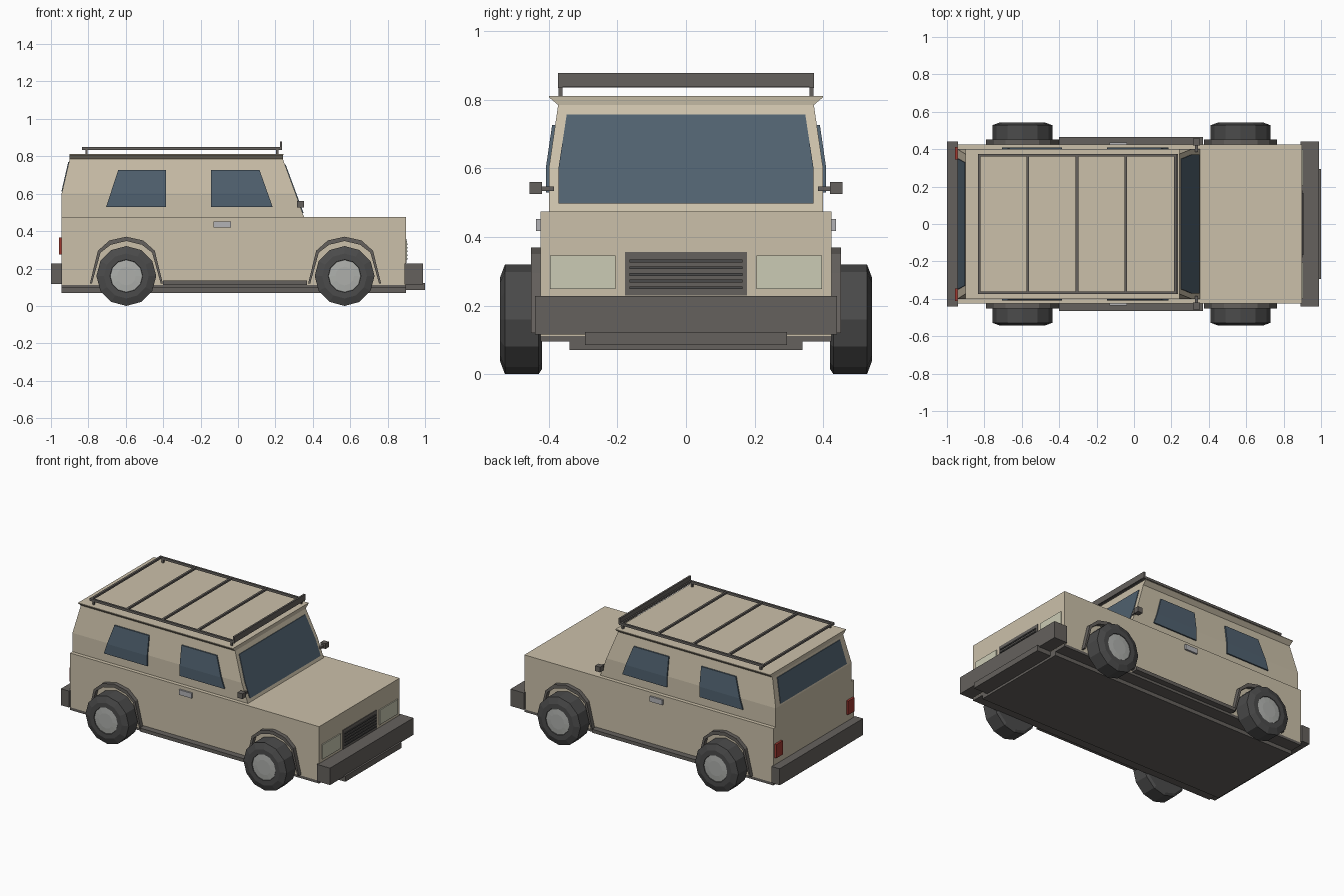
import bpy, bmesh, math

if "Cube" in bpy.data.objects:
    bpy.data.objects.remove(bpy.data.objects["Cube"])


def material(name, r, g, b):
    m = bpy.data.materials.new(name)
    m.diffuse_color = (r, g, b, 1)
    m.use_nodes = True
    m.node_tree.nodes["Principled BSDF"].inputs["Base Color"].default_value = m.diffuse_color
    return m


SAND = material("sand_paint", 0.60, 0.53, 0.40)
DARK = material("dark_trim", 0.13, 0.12, 0.11)
RUBBER = material("rubber", 0.07, 0.07, 0.07)
RIM = material("rim_grey", 0.42, 0.43, 0.41)
GLASS = material("tinted_glass", 0.08, 0.12, 0.16)
LAMP = material("lamp_cream", 0.60, 0.60, 0.46)
RED = material("lamp_red", 0.35, 0.04, 0.03)
METAL = material("handle_metal", 0.45, 0.45, 0.47)


def loft(name, rings, mat):
    """Skin a stack of equal-sized rings and cap both ends."""
    bm = bmesh.new()
    rows = [[bm.verts.new(p) for p in ring] for ring in rings]
    n = len(rows[0])
    for a, b in zip(rows, rows[1:]):
        for i in range(n):
            j = (i + 1) % n
            bm.faces.new((a[i], a[j], b[j], b[i]))
    bm.faces.new(rows[0][::-1])
    bm.faces.new(rows[-1])
    bmesh.ops.recalc_face_normals(bm, faces=bm.faces[:])
    me = bpy.data.meshes.new(name)
    bm.to_mesh(me)
    bm.free()
    me.materials.append(mat)
    ob = bpy.data.objects.new(name, me)
    bpy.context.collection.objects.link(ob)
    return ob


def rect(x0, x1, y0, y1, z):
    return [(x0, y0, z), (x1, y0, z), (x1, y1, z), (x0, y1, z)]


def box(name, x, y, z, mat):
    return loft(name, [rect(*x, *y, z[0]), rect(*x, *y, z[1])], mat)


def side(s, y0, y1):
    return sorted((s * y0, s * y1))


def cabin_y(z):
    return 0.40 - max(0, z - 0.6) * 0.146


# Lower body, floor and chassis
box("lower_body", (-0.943, 0.897), (-0.425, 0.425), (0.112, 0.475), SAND)
box("floor_pan", (-0.943, 0.897), (-0.425, 0.425), (0.095, 0.113), DARK)
box("chassis", (-0.943, 0.897), (-0.34, 0.34), (0.07, 0.10), DARK)

# Cabin with tapered upper half and outward flared roof edge
loft("cabin", [rect(x0, x1, -y, y, z) for x0, x1, y, z in (
    (-0.943, 0.355, 0.40, 0.47), (-0.943, 0.308, 0.40, 0.60),
    (-0.90, 0.24, 0.373, 0.785))], SAND)
loft("roof", [rect(-0.90, 0.24, -0.373, 0.373, 0.785),
              rect(-0.902, 0.242, -0.40, 0.40, 0.808),
              rect(-0.902, 0.242, -0.40, 0.40, 0.812)], SAND)


# Windscreen and rear window lie on the sloped cabin ends
def end_pane(name, rows, x_at, depth):
    loft(name, [rect(x_at(z) - depth, x_at(z), -y, y, z) for z, y in rows], GLASS)


end_pane("windscreen", [(0.498, 0.372), (0.60, 0.372), (0.757, 0.348)],
         lambda z: 0.359 - (z - 0.475) * 0.371, 0.015)
end_pane("rear_window", [(0.612, 0.35), (0.77, 0.33)],
         lambda z: -0.947 + (z - 0.60) * 0.232, -0.015)

# Side windows: (z, x start, x end) rows following the cabin wall
side_windows = {
    "rear_side_window": [(0.53, -0.705, -0.385), (0.60, -0.682, -0.385), (0.727, -0.64, -0.385)],
    "front_side_window": [(0.53, -0.145, 0.185), (0.60, -0.145, 0.16), (0.727, -0.145, 0.115)]}

# Wheel arch outline relative to the axle: outer and inner edges
ARCH_OUT = [(-0.195, 0.12), (-0.152, 0.295), (-0.09, 0.35), (0, 0.37),
            (0.09, 0.35), (0.152, 0.295), (0.195, 0.12)]
ARCH_IN = [(-0.184, 0.12), (-0.138, 0.285), (-0.083, 0.327), (0, 0.347),
           (0.083, 0.327), (0.138, 0.285), (0.184, 0.12)]
AXLES = {"rear": -0.597, "front": 0.57}


def wheel_ring(cx, r, y, n=12):
    return [(cx + r * math.cos(2 * math.pi * i / n), y,
             0.16 + r * math.sin(2 * math.pi * i / n)) for i in range(n)]


# Everything that repeats on both flanks
for s, tag in ((-1, "right"), (1, "left")):
    for name, rows in side_windows.items():
        loft(f"{name}_{tag}", [rect(a, b, *side(s, cabin_y(z) - 0.01, cabin_y(z) + 0.009), z)
                               for z, a, b in rows], GLASS)
    for end, cx in AXLES.items():
        loft(f"{end}_fender_flare_{tag}", [
            [(cx + a, s * 0.42, b), (cx + a, s * 0.452, b),
             (cx + c, s * 0.452, d), (cx + c, s * 0.42, d)]
            for (a, b), (c, d) in zip(ARCH_OUT, ARCH_IN)], DARK)
        loft(f"{end}_tyre_{tag}", [wheel_ring(cx, r, s * y) for r, y in (
            (0.145, 0.42), (0.16, 0.43), (0.16, 0.528), (0.12, 0.543),
            (0.088, 0.543), (0.085, 0.535))], RUBBER)
        loft(f"{end}_wheel_rim_{tag}", [wheel_ring(cx, r, s * y) for r, y in (
            (0.086, 0.52), (0.086, 0.54), (0.05, 0.543))], RIM)
    box(f"sill_step_{tag}", (-0.40, 0.37), side(s, 0.42, 0.465), (0.112, 0.135), DARK)
    box(f"door_handle_{tag}", (-0.13, -0.037), side(s, 0.42, 0.437), (0.418, 0.452), METAL)
    box(f"mirror_{tag}", (0.315, 0.352), side(s, 0.42, 0.456), (0.525, 0.56), DARK)
    box(f"mirror_arm_{tag}", (0.325, 0.342), side(s, 0.385, 0.422), (0.534, 0.548), DARK)
    box(f"headlight_{tag}", (0.885, 0.904), side(s, 0.205, 0.397), (0.248, 0.346), LAMP)
    box(f"tail_light_{tag}", (-0.957, -0.935), side(s, 0.345, 0.412), (0.275, 0.367), RED)
    box(f"rack_rail_{tag}", (-0.835, 0.235), side(s, 0.36, 0.374), (0.834, 0.85), DARK)
    for i, x in enumerate((-0.81, 0.21)):
        box(f"rack_post_{tag}_{i}", (x - 0.006, x + 0.006), side(s, 0.36, 0.372),
            (0.808, 0.84), DARK)

# Roof rack crossbars and front deflector
for i, x in enumerate((-0.828, -0.568, -0.305, -0.044, 0.222)):
    box(f"rack_crossbar_{i}", (x - 0.007, x + 0.007), (-0.37, 0.37), (0.836, 0.849), DARK)
box("rack_deflector", (0.224, 0.236), (-0.374, 0.374), (0.838, 0.878), DARK)

# Grille with slats
box("grille", (0.885, 0.901), (-0.178, 0.178), (0.23, 0.357), DARK)
for i in range(5):
    z = 0.248 + i * 0.0195
    box(f"grille_slat_{i}", (0.895, 0.906), (-0.165, 0.165), (z, z + 0.008), RUBBER)

# Bumpers
box("front_bumper", (0.89, 0.988), (-0.44, 0.44), (0.115, 0.228), DARK)
box("front_skid_plate", (0.89, 1.0), (-0.295, 0.295), (0.085, 0.123), DARK)
box("rear_bumper", (-1.0, -0.94), (-0.44, 0.44), (0.117, 0.227), DARK)
